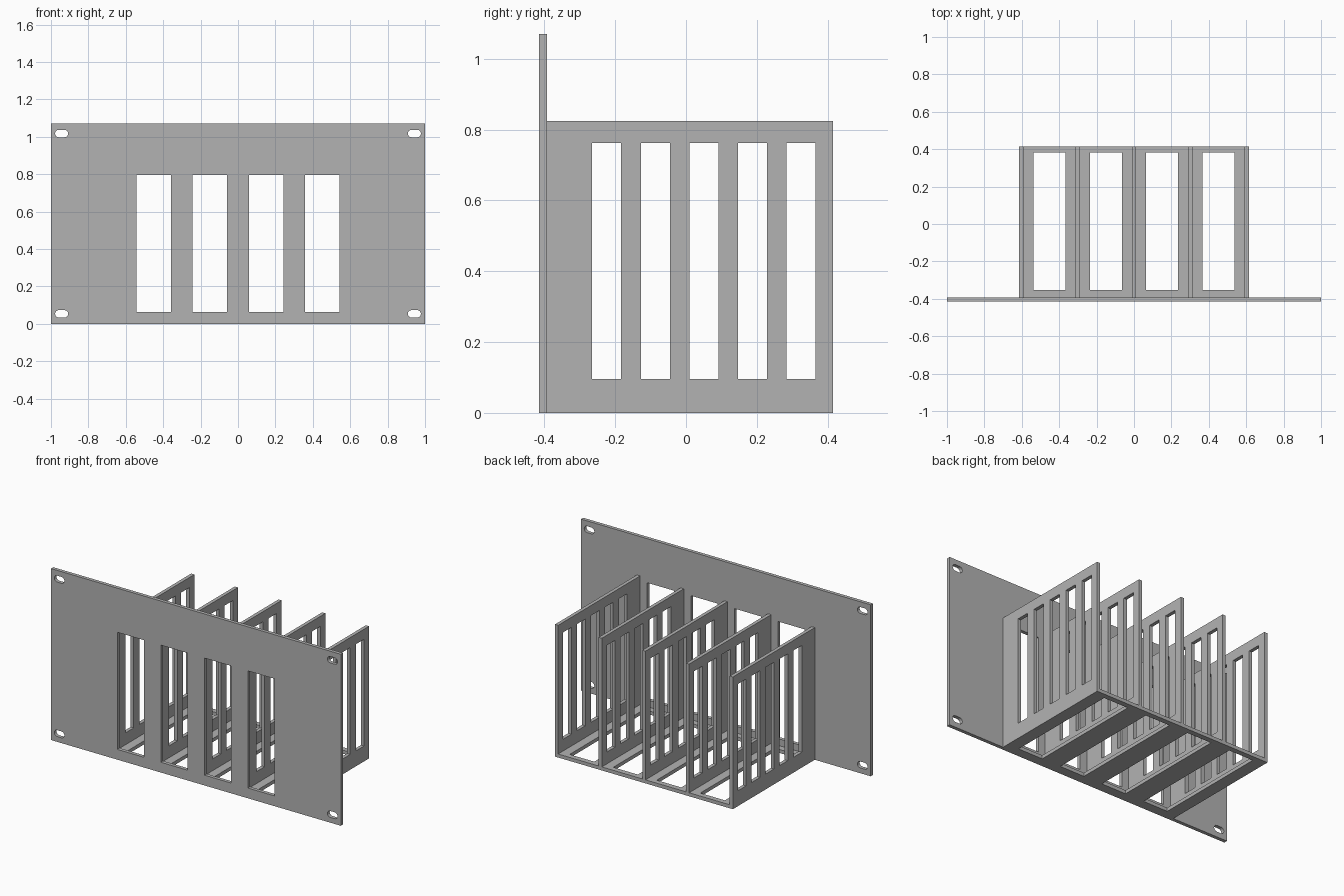
import bpy, bmesh, math
from mathutils import Matrix, Vector

cube = bpy.data.objects.get("Cube")
if cube:
    bpy.data.objects.remove(cube, do_unlink=True)

GREY = (0.45, 0.45, 0.45, 1)
grey = bpy.data.materials.new("plain grey")
grey.use_nodes = True
grey.diffuse_color = GREY
grey.node_tree.nodes["Principled BSDF"].inputs["Base Color"].default_value = GREY

THICK = 0.022
BACK, FRONT = 0.415, -0.393       # depth range of the bays
UPRIGHT = Matrix.Rotation(math.pi / 2, 4, 'X')
SIDEWAYS = Matrix.Rotation(math.pi / 2, 4, 'Z') @ UPRIGHT


def rect(x0, x1, y0, y1):
    return [(x0, y0), (x1, y0), (x1, y1), (x0, y1)]


def rounded_slot(cx, cy, length, radius, steps=8):
    points = []
    for side, start in ((1, -math.pi / 2), (-1, math.pi / 2)):
        for i in range(steps + 1):
            a = start + math.pi * i / steps
            points.append((cx + side * (length / 2 - radius) + radius * math.cos(a),
                           cy + radius * math.sin(a)))
    return points


def plate(name, outline, holes, matrix):
    """Flat sheet with holes, drawn in XY, thickened about its mid plane and placed."""
    bm = bmesh.new()
    for loop in [outline] + holes:
        verts = [bm.verts.new((x, y, -THICK / 2)) for x, y in loop]
        for a, b in zip(verts, verts[1:] + verts[:1]):
            bm.edges.new((a, b))
    bmesh.ops.triangle_fill(bm, use_beauty=True, edges=bm.edges[:], normal=Vector((0, 0, 1)))
    top = bmesh.ops.extrude_face_region(bm, geom=bm.faces[:], use_keep_orig=True)["geom"]
    bmesh.ops.translate(bm, vec=(0, 0, THICK),
                        verts=[g for g in top if isinstance(g, bmesh.types.BMVert)])
    bmesh.ops.recalc_face_normals(bm, faces=bm.faces[:])
    mesh = bpy.data.meshes.new(name)
    bm.to_mesh(mesh)
    bm.free()
    mesh.transform(matrix)
    mesh.materials.append(grey)
    obj = bpy.data.objects.new(name, mesh)
    bpy.context.collection.objects.link(obj)
    return obj


bays = [-0.451, -0.15, 0.15, 0.451]

# Front panel with bay openings and corner mounting slots
openings = [rect(x - 0.092, x + 0.092, 0.064, 0.795) for x in bays]
mounts = [rounded_slot(x, z, 0.07, 0.02) for x in (-0.943, 0.943) for z in (0.053, 1.017)]
plate("front_panel", rect(-1, 1, 0, 1.07), openings + mounts,
      Matrix.Translation((0, FRONT - THICK / 2, 0)) @ UPRIGHT)

# Floor with one vent per bay
vents = [rect(x - 0.085, x + 0.085, -0.353, 0.382) for x in bays]
plate("floor", rect(-0.614, 0.614, FRONT, BACK), vents,
      Matrix.Translation((0, 0, THICK / 2)))

# Five slotted dividers standing on the floor
slots = [rect(c - 0.041, c + 0.041, 0.096, 0.762)
         for c in (-0.224 + 0.1373 * i for i in range(5))]
for i in range(5):
    plate(f"divider_{i + 1}", rect(FRONT, BACK, THICK, 0.825), slots,
          Matrix.Translation(((i - 2) * 0.3015, 0, 0)) @ SIDEWAYS)
